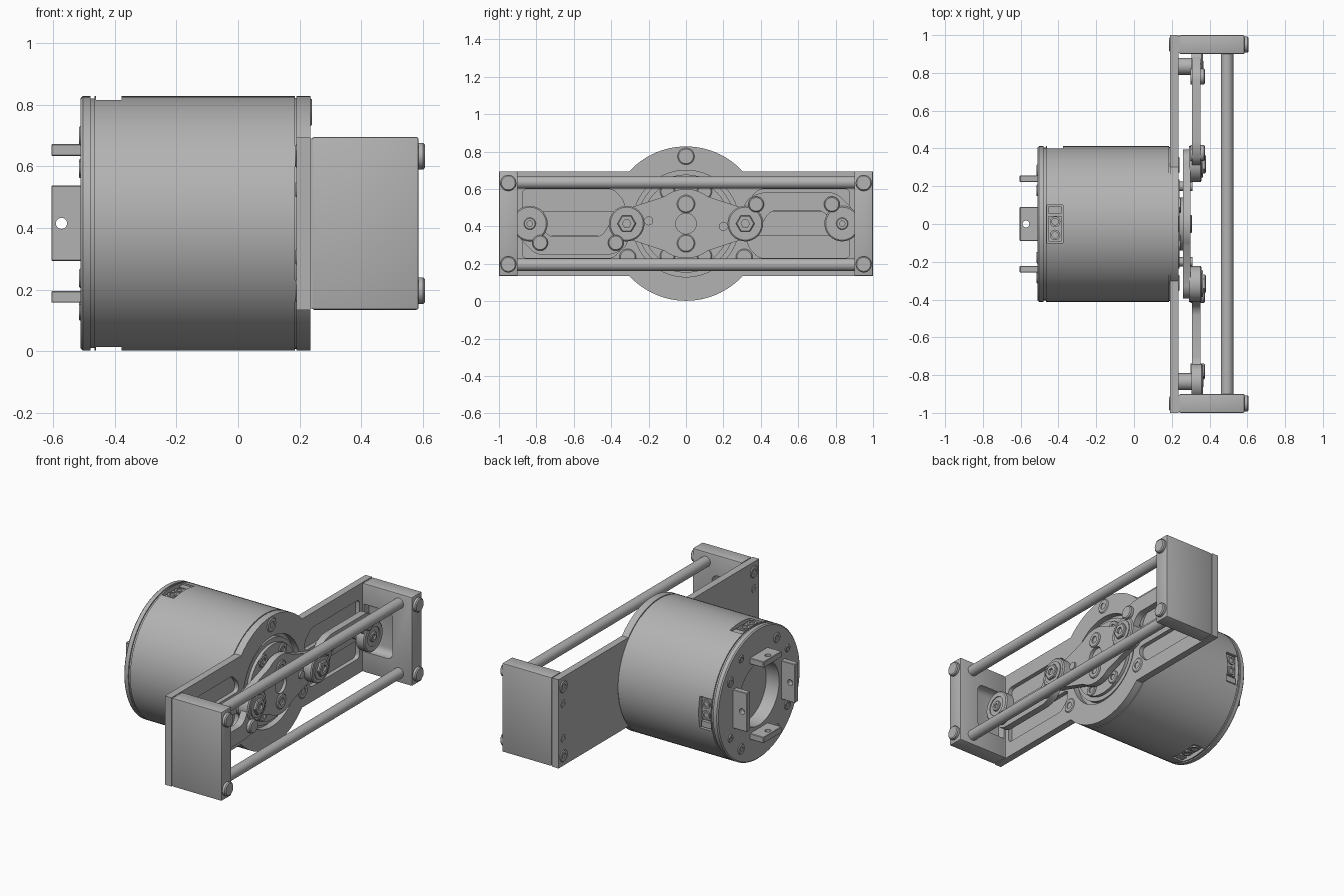
import bpy, bmesh
from math import sin, cos, pi, radians, asin
from mathutils import Matrix, Vector

if "Cube" in bpy.data.objects:
    bpy.data.objects.remove(bpy.data.objects["Cube"])

CZ = 0.415      # height of the motor axis
R = 0.4125      # motor radius
H = 0.28        # half height of the frame

grey = bpy.data.materials.new("machined_grey")
grey.use_nodes = True
grey.diffuse_color = (0.45, 0.45, 0.45, 1)
grey.node_tree.nodes["Principled BSDF"].inputs["Base Color"].default_value = (0.45, 0.45, 0.45, 1)


def finish(name, bm):
    bmesh.ops.recalc_face_normals(bm, faces=bm.faces[:])
    mesh = bpy.data.meshes.new(name)
    bm.to_mesh(mesh)
    bm.free()
    mesh.materials.append(grey)
    obj = bpy.data.objects.new(name, mesh)
    bpy.context.collection.objects.link(obj)
    return obj


def lathe(name, profile, pos=(0, 0, CZ), axis="X", seg=32):
    """Spin (distance, radius) pairs round an axis and cap both ends."""
    bm = bmesh.new()
    rings = []
    for t, r in profile:
        ring = []
        for i in range(seg):
            a = 2 * pi * i / seg
            u, v = r * cos(a), r * sin(a)
            p = {"X": (t, u, v), "Y": (u, t, v), "Z": (u, v, t)}[axis]
            ring.append(bm.verts.new(Vector(p) + Vector(pos)))
        rings.append(ring)
    for a, b in zip(rings, rings[1:]):
        for i in range(seg):
            j = (i + 1) % seg
            bm.faces.new((a[i], a[j], b[j], b[i]))
    bm.faces.new(rings[0])
    bm.faces.new(rings[-1])
    return finish(name, bm)


def prism(name, pts, x0, x1, rounding=0, s=1):
    """Extrude a (y, height above axis) outline along x; s=-1 turns it half round."""
    bm = bmesh.new()
    bm.faces.new([bm.verts.new((x0, s * y, CZ + s * z)) for y, z in pts])
    if rounding:
        bmesh.ops.bevel(bm, geom=bm.verts[:], offset=rounding, segments=5,
                        profile=0.5, affect="VERTICES", clamp_overlap=True)
    ext = bmesh.ops.extrude_face_region(bm, geom=bm.faces[:])
    verts = [g for g in ext["geom"] if isinstance(g, bmesh.types.BMVert)]
    bmesh.ops.translate(bm, verts=verts, vec=(x1 - x0, 0, 0))
    return finish(name, bm)


def box(name, lo, hi, bevel=0, segments=2):
    bm = bmesh.new()
    bmesh.ops.create_cube(bm, size=1)
    for v in bm.verts:
        v.co = [l if c < 0 else h for c, l, h in zip(v.co, lo, hi)]
    if bevel:
        bmesh.ops.bevel(bm, geom=bm.edges[:], offset=bevel, segments=segments,
                        profile=0.5, affect="EDGES", clamp_overlap=True)
    return finish(name, bm)


def cut(target, cutter):
    cutter.hide_render = True
    mod = target.modifiers.new("cut", "BOOLEAN")
    mod.operation = "DIFFERENCE"
    mod.object = cutter
    bpy.context.view_layer.update()
    deps = bpy.context.evaluated_depsgraph_get()
    mesh = bpy.data.meshes.new_from_object(target.evaluated_get(deps))
    target.modifiers.clear()
    target.data = mesh
    bpy.data.objects.remove(cutter)


def screw(name, base, top, r, y, z, seg=28):
    d = 1 if top > base else -1
    return lathe(name, [(base, r), (top - d * 0.005, r), (top, r * 0.88),
                        (top, r * 0.45), (top - d * 0.012, r * 0.45)], (0, y, CZ + z), seg=seg)


def arc(cy, cz, r, a0, a1, n):
    angles = [radians(a0 + (a1 - a0) * i / n) for i in range(n + 1)]
    return [(cy + r * cos(a), cz + r * sin(a)) for a in angles]


def turn(obj, angle):
    """Turn about the motor axis."""
    c = Matrix.Translation((0, 0, CZ))
    obj.data.transform(c @ Matrix.Rotation(angle, 4, "X") @ c.inverted())


# Motor housing with rear cap, groove and rear recess
housing = lathe("motor_housing", [
    (-0.42, 0.2), (-0.51, 0.2), (-0.51, R - 0.007), (-0.503, R), (-0.478, R),
    (-0.478, R - 0.008), (-0.465, R - 0.008), (-0.465, R), (0.184, R),
    (0.184, R - 0.006), (0.195, R - 0.006)], seg=96)

# Cable sockets on the top, back and underside
for side, angle in (("top", 0), ("back", -pi / 2), ("bottom", pi)):
    pocket = box("pocket", (-0.46, -0.1, CZ + 0.375), (-0.377, 0.1, CZ + 0.5))
    turn(pocket, angle)
    cut(housing, pocket)
    parts = [box(side + "_socket_base", (-0.452, -0.092, CZ + 0.365), (-0.385, 0.042, CZ + 0.392)),
             box(side + "_socket_key", (-0.452, 0.055, CZ + 0.365), (-0.385, 0.092, CZ + 0.395))]
    for y in (0.012, -0.058):
        parts.append(lathe(side + "_socket_pin", [(0.38, 0.028), (0.4, 0.028), (0.4, 0.017), (0.385, 0.017)],
                           (-0.418, y, CZ), "Z", 20))
    for p in parts:
        turn(p, angle)

# Rear mounting tabs with holes
for s in (-1, 1):
    tab = box("side_tab", (-0.605, s * 0.24 - 0.018, CZ - 0.122),
              (-0.5, s * 0.24 + 0.018, CZ + 0.122), 0.003, 1)
    cut(tab, lathe("hole", [(-0.5, 0.018), (0.5, 0.018)], (-0.572, 0, CZ), "Y", 20))
    tab = box("upright_tab", (-0.605, -0.09, CZ + s * 0.238 - 0.019),
              (-0.5, 0.09, CZ + s * 0.238 + 0.019), 0.003, 1)
    cut(tab, lathe("hole", [(-0.5, 0.018), (0.5, 0.018)], (-0.572, 0, CZ), "Z", 20))

# Rear cap screws
for k in range(4):
    for da, r in ((-13, 0.032), (13, 0.024)):
        a = radians(45 + 90 * k + da)
        screw("rear_screw", -0.5, -0.515, r, 0.335 * cos(a), 0.335 * sin(a), 20)

# Frame plate: a bar merged with a round flange
a = math_edge = asin(H / R) * 180 / pi
outline = ([(1, -H), (1, H)] + arc(0, 0, R, a, 180 - a, 40)
           + [(-1, H), (-1, -H)] + arc(0, 0, R, 180 + a, 360 - a, 40))
plate = prism("frame_plate", outline, 0.19, 0.235)
cut(plate, lathe("hole", [(0.1, 0.285), (0.3, 0.285)], seg=72))
slot = [(0.39, 0.185), (0.875, 0.185), (0.875, 0.065), (0.33, 0.065), (0.33, 0.12)]
for s in (-1, 1):
    cut(plate, prism("slot", slot, 0.208, 0.3, 0.025, s))
    cut(plate, prism("slot", [(-y, z) for y, z in slot], 0.208, 0.3, 0.025, s))

# Flange screws
for deg in (90, 210, 330):
    b = radians(deg)
    screw("flange_screw", 0.2, 0.24, 0.045, 0.36 * cos(b), 0.36 * sin(b))

# Rotor and its screws
lathe("rotor", [(0.18, 0.262), (0.222, 0.262), (0.222, 0.235), (0.242, 0.235),
                (0.242, 0.14), (0.265, 0.14)], seg=72)
for deg in (60, 120, 240, 300):
    b = radians(deg)
    screw("rotor_screw", 0.23, 0.25, 0.04, 0.197 * cos(b), 0.197 * sin(b))

# Crank arm
arm = prism("crank_arm", arc(0.315, 0, 0.08, -90, 90, 16) + arc(0, 0, 0.185, 52, 128, 14)
            + arc(-0.315, 0, 0.08, 90, 270, 16) + arc(0, 0, 0.185, 232, 308, 14), 0.26, 0.3)
cut(arm, lathe("hole", [(0.28, 0.055), (0.4, 0.055)]))
for z in (-0.105, 0.105):
    screw("crank_screw", 0.29, 0.308, 0.048, 0, z)

link = [(0.29, 0.0), (0.32, 0.13), (0.4, 0.168), (0.8, 0.168), (0.9, 0.07),
        (0.88, -0.03), (0.79, -0.03), (0.74, 0.07), (0.45, 0.07), (0.39, -0.03)]
for s in (-1, 1):
    # Bent link, pivots and pins
    prism("bent_link", link, 0.308, 0.352, 0.035, s)
    lathe("inner_pivot", [(0.29, 0.095), (0.352, 0.095), (0.358, 0.088), (0.358, 0.07), (0.364, 0.07)],
          (0, s * 0.317, CZ))
    screw("pivot_nut", 0.35, 0.38, 0.05, s * 0.317, 0, 6)
    lathe("outer_pivot", [(0.22, 0.045), (0.305, 0.045), (0.305, 0.095), (0.358, 0.095),
                          (0.364, 0.088), (0.364, 0.06), (0.358, 0.06)], (0, s * 0.835, CZ))
    screw("outer_pivot_screw", 0.35, 0.368, 0.032, s * 0.835, 0)
    for y in (0.375, 0.78):
        lathe("link_pin", [(0.3, 0.042), (0.37, 0.042), (0.376, 0.036)], (0, s * y, CZ + s * 0.103))
    lathe("stop_pin", [(0.23, 0.024), (0.31, 0.024)], (0, s * 0.2, CZ - s * 0.015), seg=20)

    # End block with inner pocket
    ys = sorted((s * 0.9, s * 1.0))
    block = box("end_block", (0.24, ys[0], CZ - H), (0.585, ys[1], CZ + H), 0.007)
    ys = sorted((s * 0.8, s * 0.955))
    cut(block, box("pocket", (0.15, ys[0], CZ - 0.15), (0.45, ys[1], CZ + 0.15), 0.04, 4))
    box("block_gasket", (0.23, min(s * 0.905, s * 0.995), CZ - H + 0.005),
        (0.245, max(s * 0.905, s * 0.995), CZ + H - 0.005))

    # Guide rod and block screws
    lathe("guide_rod", [(-0.91, 0.033), (0.91, 0.033)], (0.493, 0, CZ + s * 0.22), "Y")
    for z in (-0.218, 0.218):
        lathe("block_screw", [(0.57, 0.043), (0.6, 0.043), (0.606, 0.037)], (0, s * 0.95, CZ + z))
        screw("plate_screw", 0.2, 0.185, 0.038, s * 0.95, z)
        screw("plate_dowel", 0.2, 0.187, 0.026, s * 0.95, z * 0.5)

# Smooth round surfaces, keep edges crisp
for obj in bpy.context.collection.objects:
    if obj.type == "MESH" and grey.name in obj.data.materials:
        obj.data.shade_smooth()
        obj.data.set_sharp_from_angle(angle=radians(30))
